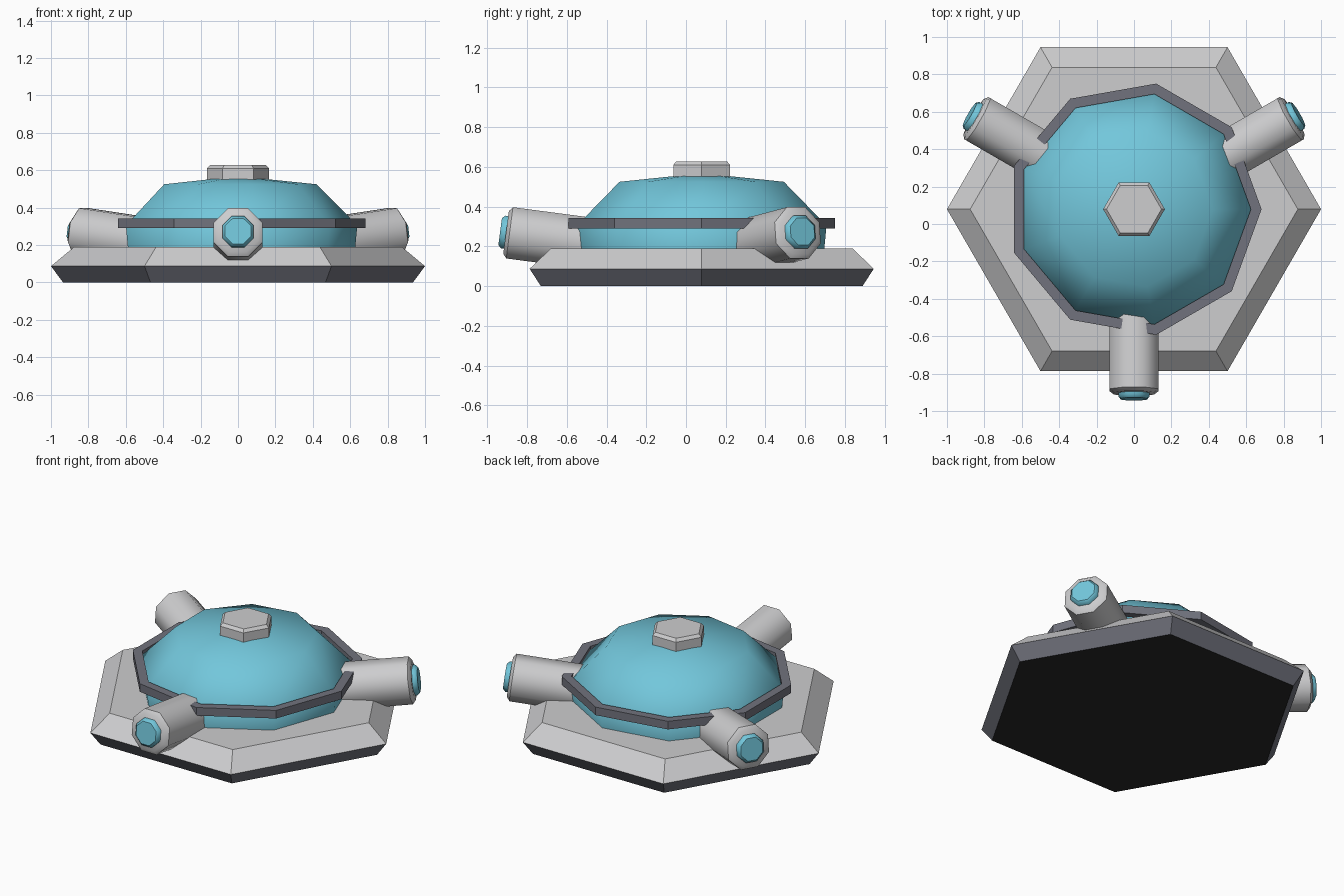
import bpy, math
from mathutils import Matrix, Vector

if "Cube" in bpy.data.objects:
    bpy.data.objects.remove(bpy.data.objects["Cube"])

CY = 0.079  # y of the turret's central axis


def material(name, rgb):
    m = bpy.data.materials.new(name)
    m.diffuse_color = (*rgb, 1)
    m.use_nodes = True
    m.node_tree.nodes["Principled BSDF"].inputs["Base Color"].default_value = m.diffuse_color
    return m


GREY = material("light grey", (0.61, 0.61, 0.62))
DARK = material("dark grey", (0.165, 0.17, 0.205))
TEAL = material("teal", (0.17, 0.57, 0.71))
BLACK = material("near black", (0.02, 0.02, 0.02))


def lathe(name, sides, profile, mats, matrix, turn=0.0, smooth=None, closed=False):
    """Stack polygon rings (radius, z) into a solid; radius 0 makes a tip, closed makes a band."""
    verts, faces, rings = [], [], []
    for r, z in profile:
        n = 1 if r == 0 else sides
        rings.append(range(len(verts), len(verts) + n))
        for i in range(n):
            a = turn + 2 * math.pi * i / sides
            verts.append((r * math.cos(a), r * math.sin(a), z))
    pairs = list(zip(rings, rings[1:]))
    if closed:
        pairs.append((rings[-1], rings[0]))
    for lo, hi in pairs:
        for i in range(sides):
            j = (i + 1) % sides
            if len(hi) == 1:
                faces.append((lo[i], lo[j], hi[0]))
            else:
                faces.append((lo[i], lo[j], hi[j], hi[i]))
    if not closed:
        faces.append(tuple(reversed(rings[0])))
        if len(rings[-1]) > 1:
            faces.append(tuple(rings[-1]))
    me = bpy.data.meshes.new(name)
    me.from_pydata(verts, [], faces)
    for m in mats:
        me.materials.append(m)
    ob = bpy.data.objects.new(name, me)
    ob.matrix_world = matrix
    bpy.context.collection.objects.link(ob)
    if smooth:
        bpy.ops.object.select_all(action='DESELECT')
        ob.select_set(True)
        bpy.context.view_layer.objects.active = ob
        bpy.ops.object.shade_smooth_by_angle(angle=math.radians(smooth))
    return ob


CENTRE = Matrix.Translation((0, CY, 0))

# Hexagonal base: dark flared skirt, light sloped top, black underside
base = lathe("base", 6, [(0.935, 0), (1.0, 0.087), (0.876, 0.19)],
             [GREY, DARK, BLACK], CENTRE)
for p in base.data.polygons:
    if p.normal.z < -0.9:
        p.material_index = 2
    elif p.center.z < 0.08:
        p.material_index = 1

# Nine-sided dome
lathe("dome", 9, [(0.625, 0.17), (0.638, 0.305), (0.42, 0.525), (0, 0.568)],
      [TEAL], CENTRE, smooth=60)

# Dark band around the dome
lathe("dome_band", 9, [(0.625, 0.29), (0.682, 0.29), (0.682, 0.342), (0.625, 0.342)],
      [DARK], CENTRE, closed=True)

# Hexagonal cap on top
lathe("top_cap", 6, [(0.165, 0.53), (0.165, 0.61), (0.147, 0.628)], [GREY], CENTRE)

# Three barrels, tilted slightly upward, each with a teal lens
TILT = math.radians(7.5)
K = 1 / math.cos(math.pi / 8)  # flat-to-corner ratio of an octagon
for name, deg in (("front", -90), ("right", 30), ("left", 150)):
    a = math.radians(deg)
    z = Vector((math.cos(a) * math.cos(TILT), math.sin(a) * math.cos(TILT), math.sin(TILT)))
    x = Vector((-math.sin(a), math.cos(a), 0))
    y = z.cross(x)
    rot = Matrix((x, y, z)).transposed().to_4x4()
    end = Vector((0.967 * math.cos(a), CY + 0.967 * math.sin(a), 0.268))
    mat = Matrix.Translation(end) @ rot
    lathe(name + "_barrel", 8, [(0.13 * K, -0.5), (0.13 * K, 0), (0.108 * K, 0.018)],
          [GREY], mat, math.pi / 8, smooth=46)
    lathe(name + "_lens", 8, [(0.083 * K, 0), (0.083 * K, 0.032), (0.069 * K, 0.048)],
          [TEAL], mat, math.pi / 8, smooth=46)
